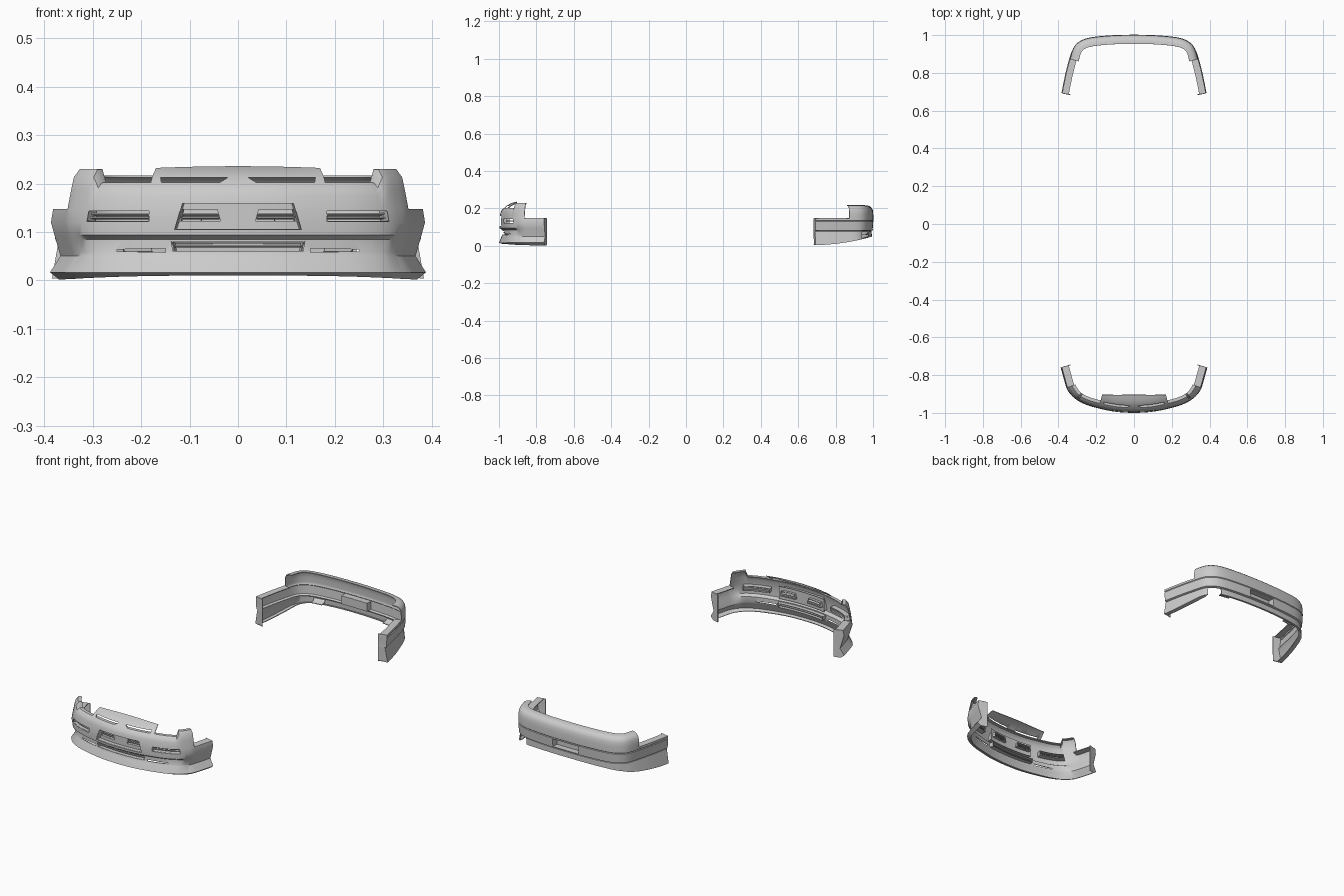
import bpy, bmesh
from mathutils import Vector

if "Cube" in bpy.data.objects:
    bpy.data.objects.remove(bpy.data.objects["Cube"])


def plan(ctrl):
    """Dense smooth half outline seen from above, starting on the centre line."""
    c = [Vector(p) for p in ctrl]
    c = [Vector((-c[1].x, c[1].y))] + c + [2 * c[-1] - c[-2]]
    out = []
    for i in range(1, len(c) - 2):
        p0, p1, p2, p3 = c[i - 1:i + 3]
        for k in range(16):
            t = k / 16
            out.append(0.5 * (2 * p1 + (p2 - p0) * t + (2 * p0 - 5 * p1 + 4 * p2 - p3) * t * t
                              + (3 * p1 - p0 - 3 * p2 + p3) * t ** 3))
    return out + [c[-2]]


def at(path, x, d, z):
    """Point on the outline at x, pushed outward by d, at height z."""
    ax = min(abs(x), path[-1].x)
    i = next((k for k in range(len(path) - 2) if path[k + 1].x >= ax), len(path) - 2)
    a, b = path[i], path[i + 1]
    p = a.lerp(b, (ax - a.x) / (b.x - a.x))
    t = (path[min(i + 3, len(path) - 1)] - path[max(i - 2, 0)]).normalized()
    n = Vector((t.y, -t.x)) if p.y < 0 else Vector((-t.y, t.x))
    if ax == 0:
        n.x = 0
    p = p + n * d
    return Vector((p.x if x >= 0 else -p.x, p.y, z))


def smooth(a, b, x):
    t = min(max((x - a) / (b - a), 0), 1)
    return t * t * (3 - 2 * t)


def finish(name, bm, thick=0.004, cutters=()):
    bmesh.ops.remove_doubles(bm, verts=bm.verts, dist=1e-6)
    bmesh.ops.delete(bm, geom=[v for v in bm.verts if not v.link_faces], context='VERTS')
    bmesh.ops.recalc_face_normals(bm, faces=bm.faces)
    me = bpy.data.meshes.new(name)
    bm.to_mesh(me)
    bm.free()
    ob = bpy.data.objects.new(name, me)
    bpy.context.collection.objects.link(ob)
    bpy.ops.object.select_all(action='DESELECT')
    ob.select_set(True)
    bpy.context.view_layer.objects.active = ob
    if thick:
        m = ob.modifiers.new("thickness", 'SOLIDIFY')
        m.thickness, m.offset = thick, 0
        bpy.ops.object.modifier_apply(modifier=m.name)
    for c in cutters:
        m = ob.modifiers.new("opening", 'BOOLEAN')
        m.operation, m.solver, m.object = 'DIFFERENCE', 'EXACT', c
        bpy.ops.object.modifier_apply(modifier=m.name)
    bpy.ops.object.shade_smooth_by_angle(angle=0.6)
    return ob


def loft(name, path, xs, rows, skip=None, cutters=(), thick=0.004):
    """Sheet that follows the outline; rows(|x|) gives (z, outward offset) pairs."""
    bm = bmesh.new()
    grid = [[bm.verts.new(at(path, x, d, z)) for z, d in rows(abs(x))] for x in xs]
    for i in range(len(xs) - 1):
        lo, hi = sorted((abs(xs[i]), abs(xs[i + 1])))
        for j in range(len(grid[0]) - 1):
            if not (skip and skip(lo, hi, j)):
                bm.faces.new((grid[i][j], grid[i + 1][j], grid[i + 1][j + 1], grid[i][j + 1]))
    return finish(name, bm, thick, cutters)


def span(a, b, n):
    return [a + (b - a) * i / n for i in range(n + 1)]


def both(xs):
    return [-x for x in reversed(xs) if x > 0] + xs


def flip(pts):
    return [(-x, z) for x, z in pts]


def cutter(pts, y0, y1):
    bm = bmesh.new()
    a, b = [[bm.verts.new((x, y, z)) for x, z in pts] for y in (y0, y1)]
    bm.faces.new(a)
    bm.faces.new(b[::-1])
    for i in range(len(pts)):
        k = (i + 1) % len(pts)
        bm.faces.new((a[i], a[k], b[k], b[i]))
    ob = finish("opening_cutter", bm, 0)
    ob.hide_render = True
    CUTTERS.append(ob)
    return ob


def duct(name, path, pts, d0, d1):
    """Walls running inward from an opening's outline."""
    bm = bmesh.new()
    ring = []
    for (xa, za), (xb, zb) in zip(pts, pts[1:] + pts[:1]):
        for t in span(0, 1, 8)[:-1]:
            x, z = xa + (xb - xa) * t, za + (zb - za) * t
            ring.append([bm.verts.new(at(path, x, d, z)) for d in (d0, d1)])
    for a, b in zip(ring, ring[1:] + ring[:1]):
        bm.faces.new((a[0], b[0], b[1], a[1]))
    return finish(name, bm, 0.002)


CUTTERS = []
FRONT = plan([(0, -.992), (.1, -.986), (.2, -.965), (.26, -.946), (.305, -.92),
              (.33, -.89), (.345, -.862), (.36, -.81), (.375, -.757)])
REAR = plan([(0, .996), (.1, .994), (.2, .986), (.26, .974), (.3, .95),
             (.32, .92), (.334, .872), (.355, .79), (.375, .692)])


# Front bumper cover
def front_rows(x):
    w = smooth(.30, .345, x)
    h = .028 * smooth(.293, .303, x)
    mix = lambda a, b: a + (b - a) * w
    r = [(.012 - .009 * (x / .375) ** 3, mix(-.012, -.006)), (.017, mix(.006, .012)),
         (.05, mix(-.008, -.01)), (.058, mix(-.012, -.008)), (.085, mix(-.012, 0)),
         (.095, mix(.004, .003)), (.12, mix(.005, .01)), (.146, mix(.003, .006))]
    if x <= .345:
        r += [(.175 + .4 * h, -.002), (.19 + .8 * h, -.008), (.2 + h, -.02), (.2 + h, -.036)]
    else:
        r += [(.146, -.03)] * 4
    if x > .375:
        r = [(z, -.04) for z, d in r]
    return r


trap = [(-.115, .16), (.115, .16), (.131, .105), (-.131, .105)]
vent = [(.182, .144), (.308, .144), (.312, .122), (.184, .122)]
lower = [(-.138, .08), (.138, .08), (.134, .06), (-.134, .06)]
slit = [(.15, .066), (.25, .064), (.25, .06), (.15, .058)]
cuts = [cutter(p, -1.1, -.86) for p in (trap, vent, flip(vent), lower, slit, flip(slit))]
fx = both(span(0, .28, 14) + [.288, .293, .298, .303, .31, .317, .324, .331, .338, .345,
                              .3451, .35, .355, .36, .368, .375, .3751])
loft("front_bumper", FRONT, fx, front_rows,
     lambda lo, hi, j: hi > .345 and j >= (7 if lo <= .345 else 8), cuts)

# Recessed centre panel with two slots
slot = [(.043, .147), (.118, .147), (.122, .122), (.036, .122)]
cuts = [cutter(p, -1.1, -.86) for p in (slot, flip(slot))]
loft("center_recess_panel", FRONT, span(-.135, .135, 18),
     lambda x: [(.1, -.02), (.165, -.02)], None, cuts, .003)
duct("center_recess_wall", FRONT, trap, .002, -.02)
duct("lower_duct", FRONT, lower, -.012, -.035)

# Side ducts, slot ducts and slats
for side, sg in (("right", 1), ("left", -1)):
    f = (lambda p: p) if sg == 1 else flip
    duct(side + "_vent_duct", FRONT, f(vent), .003, -.025)
    duct(side + "_slot_duct", FRONT, f(slot), -.02, -.035)
    for z in (.1285, .1365):
        for nm, a, b, d in (("vent", .182, .311, -.008), ("slot", .04, .12, -.024)):
            loft(f"{side}_{nm}_slat", FRONT, span(sg * a, sg * b, 8),
                 lambda x: [(z - .001, d - .012), (z + .001, d)], None, (), .003)
loft("lower_duct_slat", FRONT, span(-.136, .136, 12),
     lambda x: [(.069, -.03), (.071, -.016)], None, (), .003)

# Nose panel with two slots
nose = [(.02, .213), (.16, .213), (.158, .2), (.042, .2)]
cuts = [cutter(p, -1.1, -.8) for p in (nose, flip(nose))]
loft("nose_panel", FRONT, span(-.185, .185, 20),
     lambda x: [(.192, -.012), (.2, -.02), (.213, -.034), (.226, -.058),
                (.234 - .1 * x * x, -.088 + .6 * x * x)], None, cuts)


# Rear bumper cover
def rear_rows(x):
    y = abs(at(REAR, x, 0, 0).y)
    zb = .005 + .045 * ((y - .69) / .306) ** 1.8
    w = smooth(.3, .335, x)
    r = [(zb + .001, -.014), (zb, -.004 + .012 * w), (.076, -.005), (.08, -.009),
         (.084, .001), (.13, .004), (.133, .001), (.137, .004), (.146, .004)]
    if x <= .334:
        r += [(.17, .003), (.19, .001), (.203, -.005), (.211, -.015), (.214, -.027), (.215, -.042)]
    else:
        r += [(.146, -.03)] * 6
    if x > .375:
        r = [(z, -.04) for z, d in r]
    return r


plate = [(-.075, .128), (.075, .128), (.075, .086), (-.075, .086)]
exhaust = [(.245, .0), (.245, .07), (.25, .078), (.30, .078), (.305, .07), (.305, .0)]
rx = both(span(0, .26, 13) + [.268, .276, .284, .292, .3, .306, .312, .318, .324, .33, .334,
                              .3341, .34, .347, .355, .365, .375, .3751])
loft("rear_bumper", REAR, rx, rear_rows,
     lambda lo, hi, j: hi > .334 and j >= (8 if lo <= .334 else 9),
     [cutter(plate, .9, 1.1), cutter(exhaust, .9, 1.1)])

# Plate recess and inner brackets at the rear
duct("plate_recess_wall", REAR, plate, .003, -.03)
loft("plate_recess_back", REAR, span(-.075, .075, 6),
     lambda x: [(.086, -.03), (.128, -.03)], None, (), .002)
for side, sg in (("right", 1), ("left", -1)):
    loft(side + "_rear_bracket", REAR, span(sg * .18, sg * .24, 4),
         lambda x: [(.07, -.006), (.06, -.02), (.058, -.04)], None, (), .003)

for c in CUTTERS:
    bpy.data.objects.remove(c, do_unlink=True)
